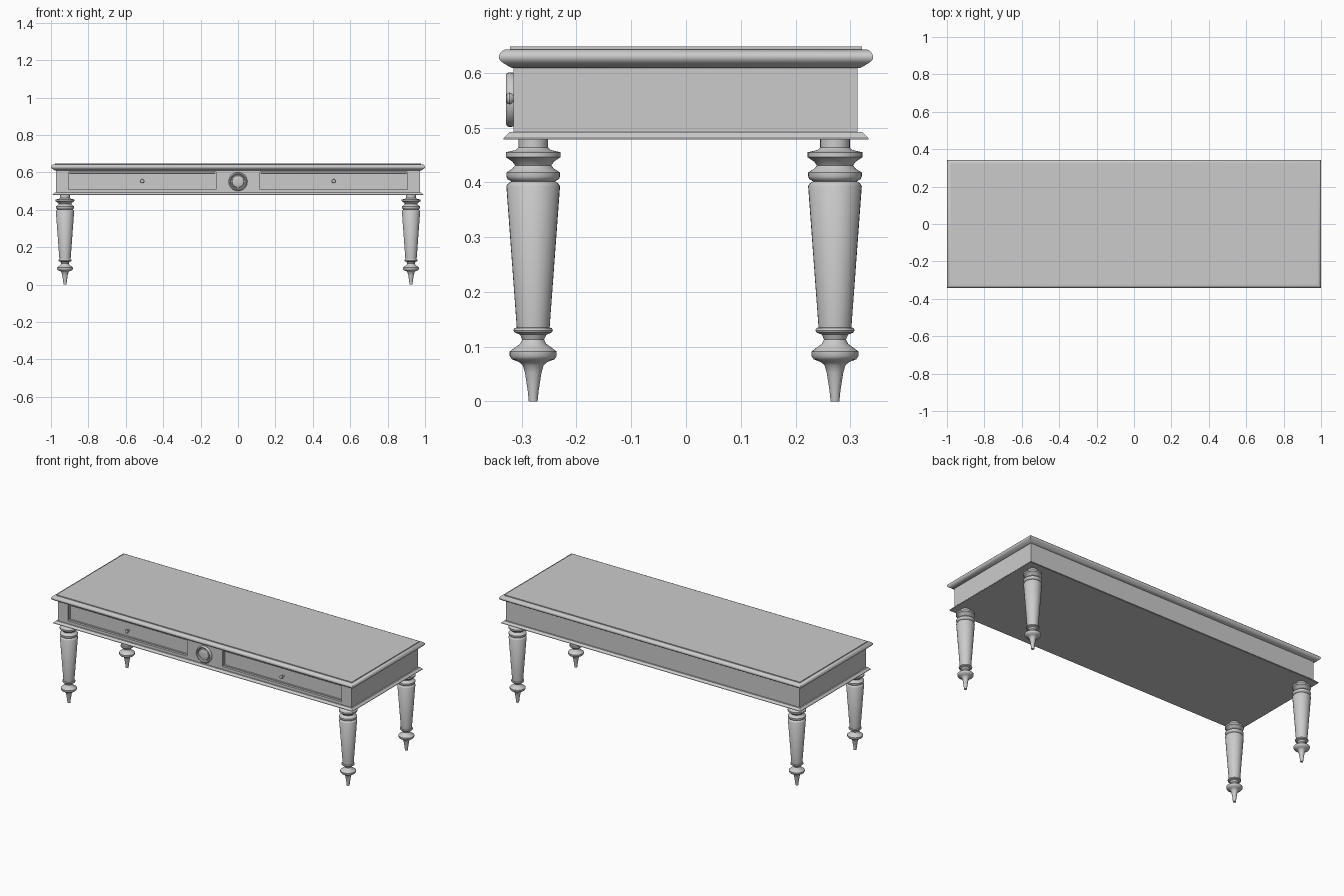
import bpy, bmesh, math
from mathutils import Matrix, Vector

if "Cube" in bpy.data.objects:
    bpy.data.objects.remove(bpy.data.objects["Cube"])

grey = bpy.data.materials.new("plain grey")
grey.use_nodes = True
grey.diffuse_color = (0.6, 0.6, 0.6, 1)
grey.node_tree.nodes["Principled BSDF"].inputs["Base Color"].default_value = (0.6, 0.6, 0.6, 1)


def finish(bm, name, smooth=None):
    bmesh.ops.recalc_face_normals(bm, faces=bm.faces)
    mesh = bpy.data.meshes.new(name)
    bm.to_mesh(mesh)
    bm.free()
    mesh.materials.append(grey)
    obj = bpy.data.objects.new(name, mesh)
    bpy.context.collection.objects.link(obj)
    if smooth:
        bpy.ops.object.select_all(action="DESELECT")
        obj.select_set(True)
        bpy.context.view_layer.objects.active = obj
        bpy.ops.object.shade_smooth_by_angle(angle=math.radians(smooth))
    return obj


def loft(rings, name, smooth=None):
    """Bridge closed rings of points and cap both ends."""
    bm = bmesh.new()
    loops = [[bm.verts.new(p) for p in ring] for ring in rings]
    n = len(loops[0])
    for a, b in zip(loops, loops[1:]):
        for i in range(n):
            j = (i + 1) % n
            bm.faces.new((a[i], a[j], b[j], b[i]))
    bm.faces.new(loops[0])
    bm.faces.new(loops[-1])
    return finish(bm, name, smooth)


def slab(profile, name, smooth=None):
    """Moulded rectangle; profile gives (inset from the outer edge, height)."""
    rings = []
    for inset, z in profile:
        x, y = 1 - inset, 0.342 - inset
        rings.append([(-x, -y, z), (x, -y, z), (x, y, z), (-x, y, z)])
    return loft(rings, name, smooth)


def turned(profile, name, matrix, sides=32):
    """Lathe a (radius, height) profile about its own z, then place it."""
    rings = [[matrix @ Vector((r * math.cos(math.tau * i / sides),
                               r * math.sin(math.tau * i / sides), z))
              for i in range(sides)] for r, z in profile]
    return loft(rings, name, 40)


# Table top with rounded edge moulding, and lower trim
slab([(0.024, 0.609), (0.018, 0.612), (0.005, 0.62), (0.001, 0.625), (0, 0.63),
      (0.002, 0.635), (0.008, 0.641), (0.012, 0.643), (0.021, 0.643),
      (0.021, 0.648)], "table_top", 40)
slab([(0.009, 0.478), (0.009, 0.481), (0.015, 0.487), (0.02, 0.492)], "lower_trim")

# Apron box with two recessed drawer fronts
bm = bmesh.new()
bmesh.ops.create_cube(bm, size=1, matrix=Matrix.Translation((0, -0.001, 0.551))
                      @ Matrix.Diagonal((1.944, 0.628, 0.118, 1)))
cuts = [((s * x, 0, 0), (1, 0, 0)) for s in (-1, 1) for x in (0.117, 0.907)]
cuts += [((0, 0, z), (0, 0, 1)) for z in (0.508, 0.602)]
for co, no in cuts:
    bmesh.ops.bisect_plane(bm, geom=bm.verts[:] + bm.edges[:] + bm.faces[:],
                           plane_co=co, plane_no=no)
drawers = []
for f in bm.faces:
    c = f.calc_center_median()
    if f.normal.y < -0.9 and 0.12 < abs(c.x) < 0.9 and 0.51 < c.z < 0.6:
        drawers.append(f)
for thickness, depth in ((0.001, -0.012), (0.007, 0), (0.002, -0.004)):
    bmesh.ops.inset_individual(bm, faces=drawers, thickness=thickness, depth=depth)
finish(bm, "apron")

# Central rosette and drawer knobs, turned about the front axis
face_front = Matrix.Rotation(math.pi / 2, 4, "X")
turned([(0.049, 0), (0.05, 0.009), (0.048, 0.013), (0.044, 0.015), (0.04, 0.013),
        (0.037, 0.006), (0.033, 0.006), (0.031, 0.011), (0.027, 0.013),
        (0.012, 0.014)], "rosette",
       Matrix.Translation((0, -0.314, 0.551)) @ face_front)
for side, x in (("left", 0.512), ("right", -0.512)):
    turned([(0.005, 0), (0.005, 0.016), (0.009, 0.02), (0.011, 0.024),
            (0.009, 0.029), (0.004, 0.031)], side + "_drawer_knob",
           Matrix.Translation((x, -0.298, 0.553)) @ face_front, 16)

# Four turned legs
leg = [(0.008, 0), (0.010, 0.02), (0.015, 0.052), (0.019, 0.066), (0.026, 0.072),
       (0.039, 0.077), (0.043, 0.083), (0.043, 0.091), (0.034, 0.098),
       (0.024, 0.105), (0.020, 0.113), (0.024, 0.122), (0.034, 0.126),
       (0.036, 0.13), (0.034, 0.134), (0.030, 0.135), (0.049, 0.393),
       (0.046, 0.398), (0.040, 0.402), (0.047, 0.406), (0.049, 0.411),
       (0.049, 0.418), (0.038, 0.425), (0.033, 0.431), (0.038, 0.438),
       (0.050, 0.446), (0.050, 0.455), (0.032, 0.459), (0.027, 0.464),
       (0.027, 0.479)]
for end, y in (("front", -0.279), ("back", 0.272)):
    for side, x in (("left", 0.925), ("right", -0.925)):
        turned(leg, f"{end}_{side}_leg", Matrix.Translation((x, y, 0)))
